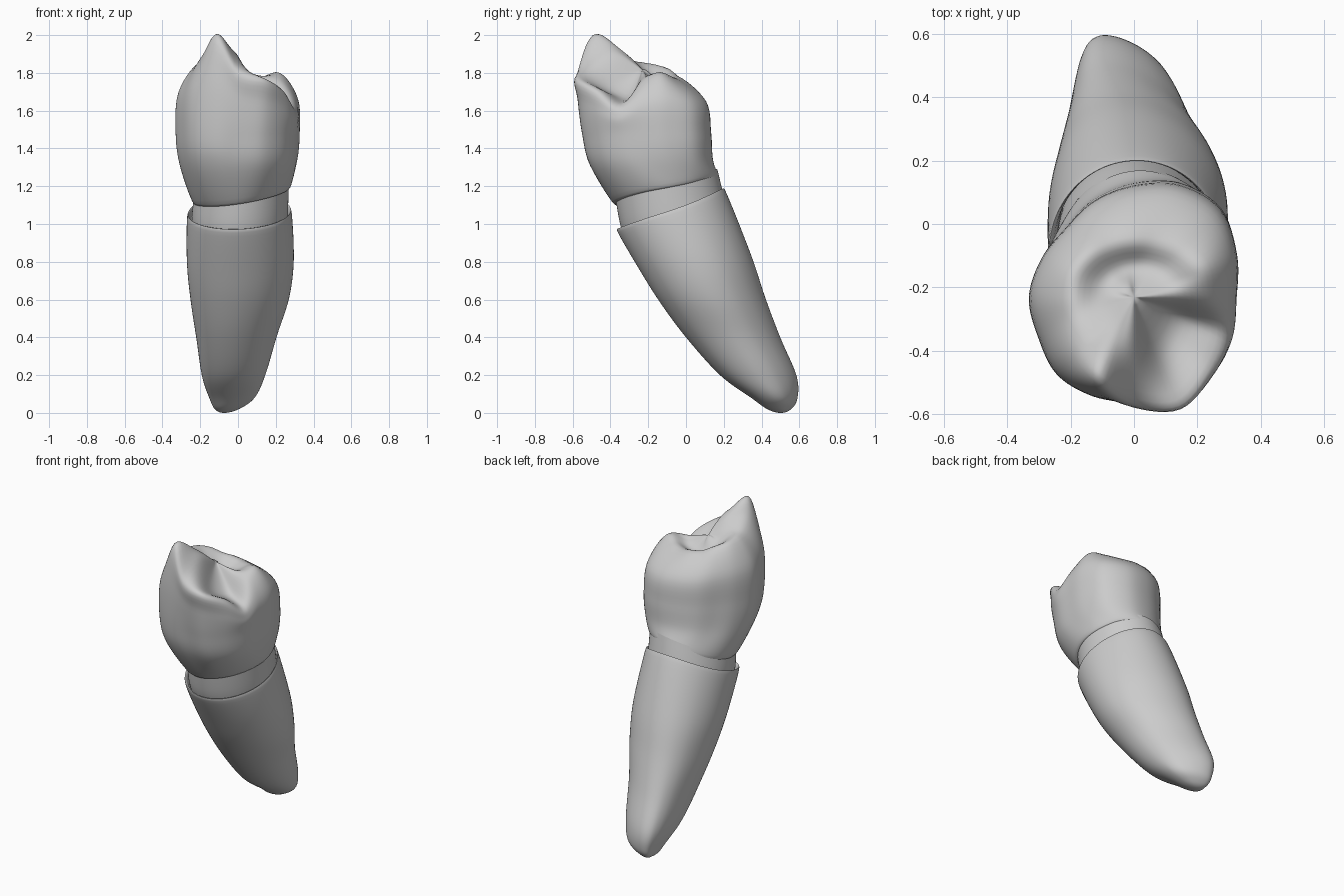
import bpy
import bmesh
import math
from mathutils import Vector

cube = bpy.data.objects.get("Cube")
if cube:
    bpy.data.objects.remove(cube, do_unlink=True)

COLUMNS = 16
STEPS = 6

grey = bpy.data.materials.new("plain_grey")
grey.use_nodes = True
grey.diffuse_color = (0.6, 0.6, 0.6, 1)
grey.node_tree.nodes["Principled BSDF"].inputs["Base Color"].default_value = grey.diffuse_color


def spline(a, b, c, d, t):
    """Smooth curve between b and c."""
    return 0.5 * (2 * b + (c - a) * t + (2 * a - 5 * b + 4 * c - d) * t * t
                  + (3 * b - a - 3 * c + d) * t ** 3)


def ellipse(centre, rx, ry, tilt_x=0.0, tilt_y=0.0, lean=0.0, arch=0.0):
    """Tilted ring; lean narrows its back and pulls it right, arch lifts its back."""
    points = []
    for i in range(COLUMNS):
        angle = math.tau * i / COLUMNS
        side, front_back = math.cos(angle), math.sin(angle)
        back = max(front_back, 0) ** 2
        dx = rx * (side * (1 - 0.28 * lean * front_back) - lean * back)
        dy = ry * front_back
        points.append(Vector(centre)
                      + Vector((dx, dy, tilt_x * dx + tilt_y * dy + arch * back)))
    return points


def polar(centre, radii, heights):
    """Ring of points from a radius and a height for each direction."""
    points = []
    for i, (r, z) in enumerate(zip(radii, heights)):
        angle = math.tau * i / COLUMNS
        points.append(Vector((centre[0] + r * math.cos(angle),
                              centre[1] + r * math.sin(angle), z)))
    return points


def blend(ring_a, ring_b, t):
    return [a.lerp(b, t) for a, b in zip(ring_a, ring_b)]


def opposite(ring):
    half = COLUMNS // 2
    return ring[half:] + ring[:half]


def loft(name, rings, pole=False):
    """Smooth skin through rings; with pole, the last ring is a single point."""
    last = opposite(rings[-2]) if pole else rings[-1]
    rows = [rings[0]] + rings + [last]
    dense = []
    for k in range(1, len(rows) - 2):
        for s in range(STEPS):
            dense.append([spline(rows[k - 1][i], rows[k][i], rows[k + 1][i],
                                 rows[k + 2][i], s / STEPS) for i in range(COLUMNS)])
    dense.append(rings[-1])

    bm = bmesh.new()
    grid = []
    for row in dense:
        verts = []
        for i in range(COLUMNS):
            a, b, c, d = (row[(i + j) % COLUMNS] for j in (-1, 0, 1, 2))
            verts += [bm.verts.new(spline(a, b, c, d, s / STEPS)) for s in range(STEPS)]
        grid.append(verts)
    count = COLUMNS * STEPS
    for lower, upper in zip(grid, grid[1:]):
        for i in range(count):
            j = (i + 1) % count
            bm.faces.new((lower[i], lower[j], upper[j], upper[i]))
    bmesh.ops.remove_doubles(bm, verts=bm.verts, dist=0.0002)
    bmesh.ops.recalc_face_normals(bm, faces=bm.faces)

    mesh = bpy.data.meshes.new(name)
    bm.to_mesh(mesh)
    bm.free()
    mesh.materials.append(grey)
    obj = bpy.data.objects.new(name, mesh)
    bpy.context.collection.objects.link(obj)
    bpy.ops.object.select_all(action="DESELECT")
    obj.select_set(True)
    bpy.context.view_layer.objects.active = obj
    bpy.ops.object.shade_smooth_by_angle(angle=math.radians(50))
    return obj


# Root: curved taper from the tip to a thin open lip
root_rows = [  # z, left and right x, front and back y, tilt, arch
    (0.02, -0.12, 0.01, 0.43, 0.555, 0, 0),
    (0.08, -0.15, 0.09, 0.345, 0.59, 0, 0),
    (0.2, -0.19, 0.145, 0.18, 0.585, 0, 0),
    (0.4, -0.22, 0.205, 0.0, 0.50, 0, 0),
    (0.6, -0.25, 0.27, -0.14, 0.42, 0.04, 0),
    (0.8, -0.27, 0.295, -0.25, 0.345, 0.12, 0),
    (1.04, -0.27, 0.285, -0.36, 0.215, 0.3, 0.035),
]
rings = [ellipse(((x0 + x1) / 2, (y0 + y1) / 2, z), (x1 - x0) / 2, (y1 - y0) / 2,
                 0.04, tilt, 0.5 * (1.04 - z), arch)
         for z, x0, x1, y0, y1, tilt, arch in root_rows]
lip = ellipse((0.007, -0.072, 1.04), 0.262, 0.272, 0.04, 0.3, 0, 0.035)
lip_inside = ellipse((0.007, -0.05, 0.95), 0.25, 0.26, 0.04, 0.3)
tip = [Vector((-0.07, 0.5, 0))] * COLUMNS
loft("root", (rings + [lip, lip_inside])[::-1] + [tip], pole=True)

# Neck: short band between root and crown
loft("neck", [
    ellipse((0.01, -0.04, 0.95), 0.25, 0.265, 0.06, 0.27),
    ellipse((0.01, -0.075, 1.06), 0.255, 0.272, 0.08, 0.25, 0, 0.03),
    ellipse((0.02, -0.105, 1.2), 0.25, 0.272, 0.15, 0.15, 0, 0.045),
])

# Crown: flared wall, cusped rim and sunken chewing surface
middle = (0, -0.23)
belly_radius = [0.32, 0.35, 0.39, 0.385, 0.355, 0.33, 0.305, 0.315,
                0.33, 0.325, 0.34, 0.33, 0.315, 0.34, 0.335, 0.325]
rim_radius = [0.24, 0.24, 0.22, 0.2, 0.19, 0.19, 0.2, 0.21,
              0.21, 0.22, 0.25, 0.285, 0.335, 0.37, 0.33, 0.3]
rim_height = [1.75, 1.8, 1.78, 1.77, 1.78, 1.79, 1.82, 1.84,
              1.85, 1.86, 1.91, 2.0, 1.82, 1.77, 1.71, 1.63]
inner_height = [1.78, 1.77, 1.75, 1.74, 1.74, 1.75, 1.77, 1.79,
                1.82, 1.86, 1.9, 1.93, 1.89, 1.74, 1.68, 1.68]
base = ellipse((0.018, -0.108, 1.16), 0.26, 0.282, 0.15, 0.15, 0, 0.045)
underside = ellipse((0.018, -0.108, 1.17), 0.23, 0.255, 0.15, 0.15, 0, 0.045)
belly = polar(middle, belly_radius, [1.48] * COLUMNS)
rim = polar(middle, rim_radius, rim_height)
low = blend(base, belly, 0.75)
for point in low:
    point.z -= 0.08
shoulder = polar(middle,
                 [0.75 * b + 0.25 * r + 0.016 for b, r in zip(belly_radius, rim_radius)],
                 [1.48 + 0.58 * (h - 1.48) for h in rim_height])
inner = polar(middle, [0.5 * r for r in rim_radius], inner_height)
centre = [Vector((0, -0.23, 1.815))] * COLUMNS
loft("crown", [underside, base, low, belly, shoulder, rim, inner, centre], pole=True)
